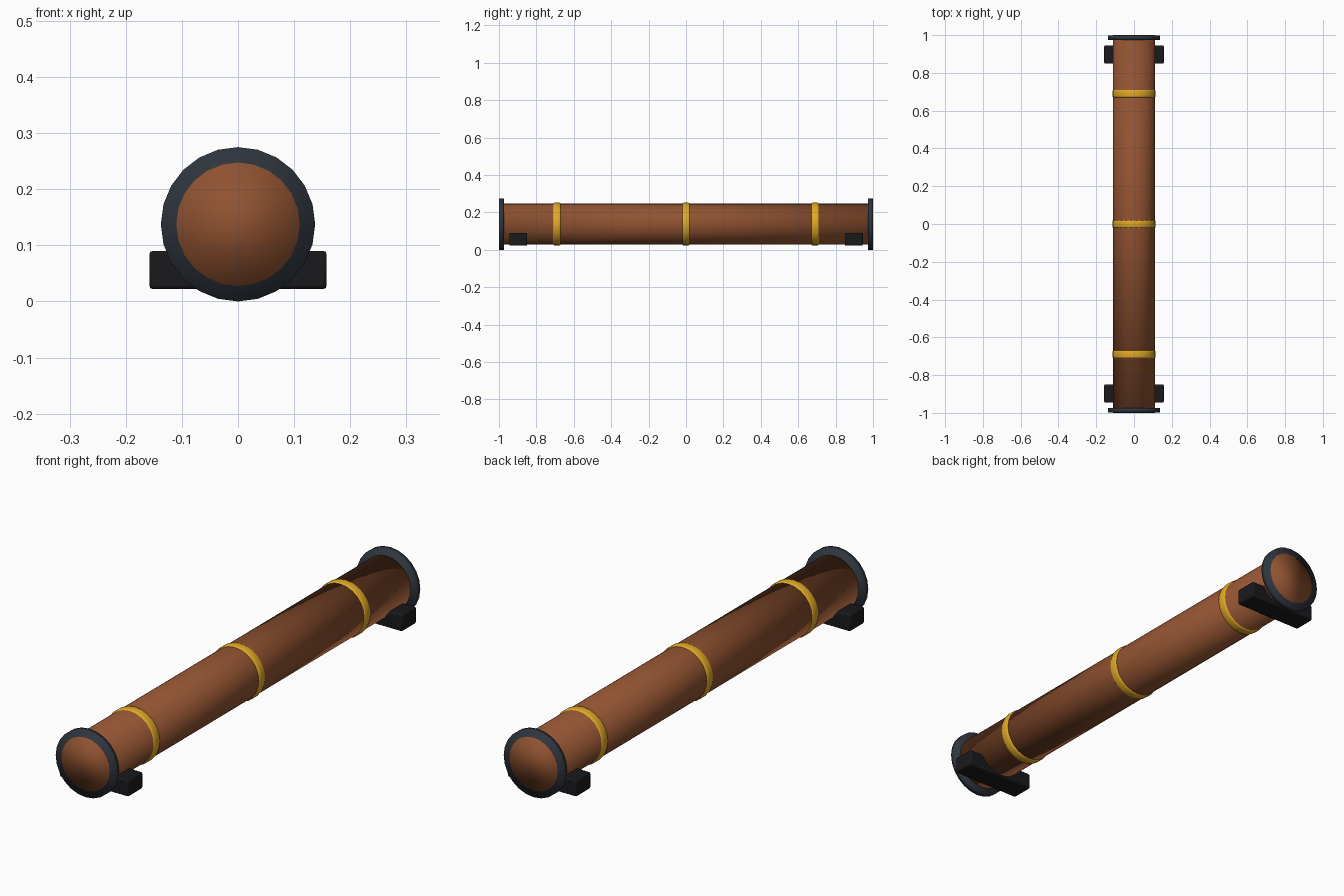
import bpy
from math import radians

if "Cube" in bpy.data.objects:
    bpy.data.objects.remove(bpy.data.objects["Cube"])

AXIS_Z = 0.1375  # height of the pipe's centre line


def material(name, rgb):
    m = bpy.data.materials.new(name)
    m.diffuse_color = (*rgb, 1)
    m.use_nodes = True
    m.node_tree.nodes["Principled BSDF"].inputs["Base Color"].default_value = m.diffuse_color
    return m


COPPER = material("copper", (0.28, 0.085, 0.03))
STEEL = material("dark_steel", (0.028, 0.036, 0.048))
BRASS = material("brass", (0.75, 0.40, 0.02))
RUBBER = material("rubber", (0.010, 0.010, 0.012))


def finish(name, mat, bevel=0, segments=2):
    ob = bpy.context.object
    ob.name = name
    ob.data.materials.append(mat)
    if bevel:
        mod = ob.modifiers.new("rounded_edges", 'BEVEL')
        mod.width = bevel
        mod.segments = segments
        mod.limit_method = 'ANGLE'
        mod.angle_limit = radians(40)
    return ob


def round_part(name, mat, y, radius, length, bevel=0, segments=2):
    bpy.ops.mesh.primitive_cylinder_add(
        vertices=24, radius=radius, depth=length,
        location=(0, y, AXIS_Z), rotation=(radians(-90), 0, 0))
    ob = finish(name, mat, bevel, segments)
    bpy.ops.object.shade_smooth()
    return ob


# Main pipe, just proud of the flange faces
round_part("pipe", COPPER, 0, 0.11, 2.0)

# Joint bands
for label, y in (("front", -0.69), ("middle", 0), ("back", 0.69)):
    round_part(label + "_band", BRASS, y, 0.1145, 0.042, 0.009, 3)

# End flanges and cross-bar feet
for label, s in (("front", -1), ("back", 1)):
    round_part(label + "_flange", STEEL, s * 0.9865, 0.1375, 0.025)
    bpy.ops.mesh.primitive_cube_add(size=1, location=(0, s * 0.897, 0.056))
    foot = bpy.context.object
    foot.scale = (0.316, 0.096, 0.068)
    bpy.ops.object.transform_apply(location=False, rotation=False, scale=True)
    finish(label + "_foot", RUBBER, 0.006, 2)
    bpy.ops.object.shade_smooth_by_angle(angle=radians(30))
